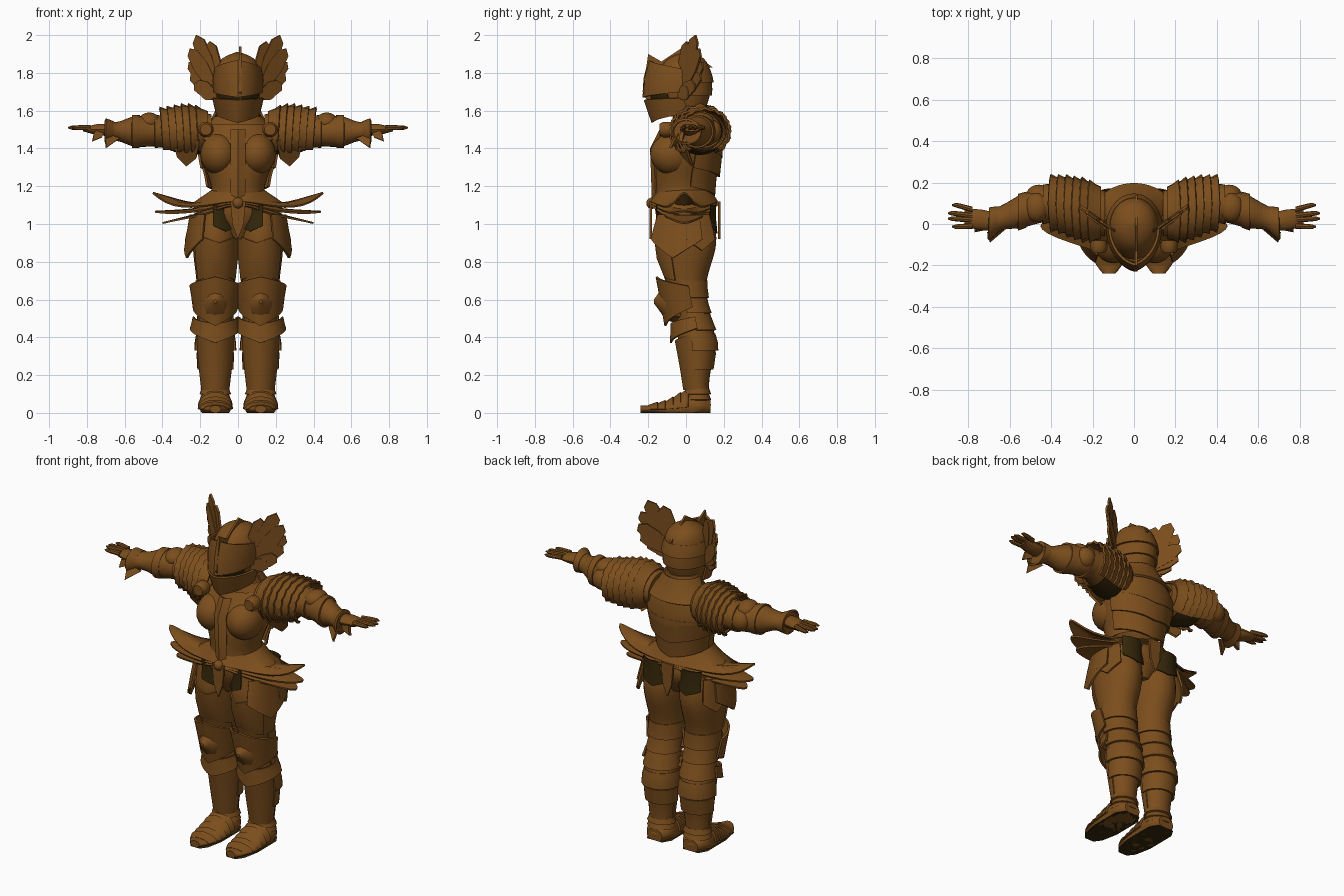
import bpy, bmesh
from math import cos, sin, radians
from mathutils import Vector

if "Cube" in bpy.data.objects:
    bpy.data.objects.remove(bpy.data.objects["Cube"])


def material(name, color):
    mat = bpy.data.materials.new(name)
    mat.use_nodes = True
    mat.diffuse_color = color
    mat.node_tree.nodes["Principled BSDF"].inputs["Base Color"].default_value = color
    return mat


BRONZE = material("bronze brown", (.2, .076, .012, 1))
DARK = material("dark under cloth", (.035, .02, .003, 1))
AROUND, FRONT, BACK, UPPER = (0, 360), (180, 360), (0, 180), (0, 180)
parts = []


def finish(name, bm, mirror=False, thick=0, mat=BRONZE):
    """Thicken, mirror and colour a part, keeping it above the ground."""
    bmesh.ops.recalc_face_normals(bm, faces=bm.faces)
    if thick:
        bmesh.ops.solidify(bm, geom=bm.faces[:], thickness=thick)
        bmesh.ops.recalc_face_normals(bm, faces=bm.faces)
    for vert in bm.verts:
        vert.co.z = max(vert.co.z, 0)
    mesh = bpy.data.meshes.new(name)
    bm.to_mesh(mesh)
    bm.free()
    mesh.materials.append(mat)
    part = bpy.data.objects.new(name, mesh)
    bpy.context.collection.objects.link(part)
    if mirror:
        part.modifiers.new("mirror", "MIRROR")
    parts.append(part)


def surface(name, rows, closed=False, cap=False, **options):
    """Join successive rows of points with quads."""
    bm = bmesh.new()
    grid = [[bm.verts.new(point) for point in row] for row in rows]
    count = len(rows[0])
    for low, high in zip(grid, grid[1:]):
        for i in range(count if closed else count - 1):
            j = (i + 1) % count
            bm.faces.new((low[i], low[j], high[j], high[i]))
    if cap:
        bm.faces.new(grid[0][::-1])
        bm.faces.new(grid[-1])
    finish(name, bm, **options)


def flat(name, outline, thick=.012, **options):
    bm = bmesh.new()
    bm.faces.new([bm.verts.new(point) for point in outline])
    finish(name, bm, thick=thick, **options)


def dome(name, center, size, **options):
    bm = bmesh.new()
    bmesh.ops.create_uvsphere(bm, u_segments=24, v_segments=14, radius=1)
    for vert in bm.verts:
        vert.co = Vector([middle + radius * value for middle, radius, value in zip(center, size, vert.co)])
    finish(name, bm, **options)


def body(axis, fixed, *rows):
    """A limb: rows hold position on the axis, drift of the centre and two radii."""
    return axis, fixed, [Vector(row) for row in rows]


def section(rows, t):
    """Smoothly blended row of a limb at one position."""
    last = len(rows) - 1
    t = min(max(t, rows[0][0]), rows[last][0])
    i = max(k for k in range(last) if rows[k][0] <= t)

    def slope(k):
        after, before = rows[min(k + 1, last)], rows[max(k - 1, 0)]
        return (after - before) / (after[0] - before[0])

    start, end = rows[i], rows[i + 1]
    gap = end[0] - start[0]
    u = (t - start[0]) / gap
    v = 1 - u
    return (start * (1 + 2 * u) + slope(i) * gap * u) * v * v + (end * (1 + 2 * v) - slope(i + 1) * gap * v) * u * u


def ring(limb, t, span=AROUND, n=24, grow=0, shift=0, beak=0, saw=0):
    """Arc round a limb; shift and beak move its middle along the limb and in depth."""
    axis, fixed, rows = limb
    _, drift, wide, high = section(rows, t)
    points = []
    for i in range(n if span == AROUND else n + 1):
        s = i / n
        angle = radians(span[0] + (span[1] - span[0]) * s)
        middle = 1 - abs(2 * s - 1)
        jag = 1 + saw * (i % 2)
        c, d = (wide + grow) * jag * cos(angle), (high + grow) * jag * sin(angle)
        along = t + shift * middle
        points.append({"x": (along, drift + c, fixed + d), "y": (fixed + c, along, drift + d),
                       "z": (fixed + c, drift + d + beak * middle, along)}[axis])
    return points


def tube(name, limb, n=24, steps=20, **options):
    rows = limb[2]
    first, length = rows[0][0], rows[-1][0] - rows[0][0]
    surface(name, [ring(limb, first + length * k / steps, n=n) for k in range(steps + 1)], True, True, **options)


def wrap(name, limb, start, end, span, lift=.01, flare=.01, head=0, tip=0, beak=0, saw=0, n=24,
         thick=.012, **options):
    """Armour plate following a limb, with pointed upper and lower edges."""
    rows = [ring(limb, start + (end - start) * k, span, n, lift + flare * k,
                 head * (1 - k) + tip * k, beak, saw if k == 1 else 0) for k in (0, .5, 1)]
    surface(name, rows, span == AROUND, thick=thick, **options)


# Limbs that the plates follow
torso = body("z", 0, (.92, 0, .07, .1), (1.05, 0, .19, .16), (1.17, -.02, .14, .14), (1.35, 0, .19, .16),
             (1.46, .03, .2, .15), (1.56, .04, .12, .1), (1.63, .02, .1, .1))
leg = body("z", .12, (.02, .06, .07, .06), (.12, .06, .07, .06), (.22, .06, .08, .07), (.36, .06, .1, .1),
           (.5, .04, .09, .09), (.58, .02, .09, .09), (.7, 0, .1, .11), (.9, 0, .12, .16), (1.06, 0, .11, .14))
foot = body("y", .12, (-.24, .02, .03, .02), (-.2, .02, .06, .02), (-.1, .02, .08, .04), (0, .03, .08, .08),
            (.08, .04, .08, .06), (.13, .03, .05, .04))
arm = body("x", 1.49, (.14, .05, .11, .09), (.25, .07, .12, .11), (.4, .1, .09, .08), (.55, .06, .08, .08),
           (.64, .03, .06, .05), (.7, 0, .07, .06))
helmet = body("z", 0, (1.57, -.01, .09, .1), (1.7, -.02, .12, .15), (1.8, -.01, .12, .14), (1.88, 0, .08, .09),
              (1.91, 0, .01, .01))

# Torso with breastplate, sternum strip, collar and back plates
tube("torso", torso, n=32)
dome("breastplate_cup", (.1, -.07, 1.37), (.1, .12, .11), mirror=True)
surface("sternum_strip", [[(-.04, y + .02, z), (0, y, z), (.04, y + .02, z)]
                          for z, y in ((1.5, -.14), (1.4, -.19), (1.1, -.18))], thick=.02)
wrap("chest_yoke", torso, 1.53, 1.46, (190, 350), lift=.014, tip=-.04, beak=-.01)
wrap("collar", torso, 1.57, 1.52, (190, 350), tip=-.05)
wrap("neck_guard", torso, 1.62, 1.5, BACK, flare=.02)
for side, top in (("upper", 1.5), ("middle", 1.4), ("lower", 1.3)):
    wrap(side + "_back_plate", torso, top, top - .1, (15, 165), tip=-.05)
tube("chest_disc", body("y", .17, (-.14, 1.5, .03, .03), (-.13, 1.5, .04, .04), (-.08, 1.5, .04, .04)),
     steps=3, mirror=True)


# Layered waist plates drooping from the belt and sweeping out to side spikes
def waist_row(z, wide, deep, spike, drop, rise, count=64):
    row = []
    for i in range(count):
        angle = radians(360 * i / count)
        side = abs(cos(angle))
        reach = side ** 5
        row.append((cos(angle) * (wide + spike * reach), deep * sin(angle) - .01,
                    z - drop * side ** 2 + rise * reach ** 4))
    return row


for layer, z, spike, drop, rise in (("top", 1.12, .25, .04, .09), ("middle", 1.11, .24, .06, .02),
                                    ("low", 1.1, .2, .08, -.01)):
    surface(layer + "_waist_plate", [waist_row(z + .06, .14, .14, 0, 0, 0),
                                     waist_row(z + .03, .18, .16, spike / 4, drop, 0),
                                     waist_row(z, .2, .18, spike, drop, rise)], True, thick=.01)
for side, y in (("front", -.18), ("rear", .17)):
    flat(side + "_lappet", [(x, y, z) for x, z in ((-.04, 1.12), (.04, 1.12), (.03, 1), (0, .92), (-.03, 1))])
dome("belt_boss", (0, -.18, 1.11), (.03, .03, .03))
for side, bottom, span in (("front", .99, (210, 275)), ("rear", .98, (55, 135))):
    wrap(side + "_hip_cloth", leg, 1.1, bottom, span, lift=.02, flare=-.008, tip=-.03, thick=.006,
         mirror=True, mat=DARK)
wrap("side_tasset", leg, 1.05, .92, (-65, 25), lift=.025, flare=.02, tip=-.1, mirror=True)
wrap("rear_tasset", leg, 1.05, .92, (0, 50), lift=.02, flare=.02, tip=-.06, mirror=True)

# Legs
tube("leg", leg, steps=32, mirror=True)
wrap("thigh_plate", leg, .95, .7, (190, 330), flare=0, head=-.05, tip=.03, lift=.008, mirror=True)
wrap("knee_wing", leg, .67, .56, (175, 365), lift=.04, flare=-.01, head=.05, tip=-.1, beak=-.02, mirror=True)
tube("knee_boss", body("y", .12, (-.17, .59, .01, .01), (-.14, .59, .04, .05), (-.1, .58, .07, .09),
                       (-.03, .58, .08, .1)), n=8, steps=6, mirror=True)
wrap("shin_wing", leg, .51, .45, (175, 365), lift=.03, head=-.04, tip=-.08, mirror=True)
wrap("shin_ridge", leg, .42, .12, FRONT, lift=.004, flare=0, head=-.04, beak=-.01, mirror=True)
for place, top in (("thigh", .7), ("knee", .62), ("upper_calf", .53), ("calf", .42), ("lower_calf", .32)):
    wrap(place + "_rear_band", leg, top, top - .09, (-15, 195), lift=.004, mirror=True)

# Feet with overlapping plates and dark soles
tube("foot", foot, mirror=True)
for i in range(5):
    wrap("foot_plate", foot, -.2 + i * .04, -.15 + i * .04, UPPER, lift=.002, mirror=True)
for i in range(3):
    wrap("ankle_band", leg, .13 - i * .03, .1 - i * .03, AROUND, lift=.002, flare=.012, mirror=True)
surface("sole", [[(.12 - wide, y, 0), (.12 + wide, y, 0)] for _, y, wide in
                 ((0, row[0], row[2]) for row in foot[2])], thick=.005, mirror=True, mat=DARK)

# Arms with jagged shoulder plates and dark armpits
tube("arm", arm, mirror=True)
for i in range(6):
    x = .16 + i * .038
    wrap("shoulder_plate", arm, x, x + .045, (-55, 235), lift=.014 + i * .003, flare=.012, tip=.02, saw=.08,
         n=22 + i % 2 * 4, mirror=True)
wrap("armpit_cloth", arm, .2, .34, (230, 310), flare=0, thick=.006, mirror=True, mat=DARK)
flat("armpit_flap", [(.2, -.07, 1.45), (.34, 0, 1.44), (.32, .02, 1.36), (.27, .04, 1.31), (.22, 0, 1.35)],
     mirror=True)
dome("elbow_cap", (.47, .08, 1.54), (.06, .07, .05), mirror=True)
dome("elbow_point", (.46, .14, 1.49), (.06, .05, .06), mirror=True)
for place, x in (("upper_arm", .4), ("forearm", .52), ("cuff", .66)):
    wrap(place + "_band", arm, x, x + .04, AROUND, lift=.004, flare=.006, mirror=True)
flat("cuff_spur", [(.63, -.02, 1.45), (.71, -.04, 1.48), (.7, -.08, 1.4)], mirror=True)

# Hands and fingers
tube("hand", body("x", 1.5, (.66, .01, .04, .03), (.74, .02, .05, .03), (.82, .03, .04, .01)), n=14, mirror=True)
for finger, y, tip in (("index", -.01, .88), ("middle", .02, .9), ("ring", .04, .9), ("little", .07, .88)):
    tube(finger + "_finger", body("x", 1.51, (.78, y, .014, .014), (tip - .02, y * 1.3, .011, .011),
                                  (tip, y * 1.3, .004, .004)), n=8, steps=6, mirror=True)
flat("thumb", [(.7, -.02, 1.5), (.76, -.03, 1.49), (.77, -.04, 1.44), (.72, -.03, 1.46)], thick=.02, mirror=True)

# Helmet with pointed visor, eye slit, chin guard, nape plates and crest
tube("helmet", helmet, n=32)
wrap("visor", helmet, 1.7, 1.82, FRONT, flare=0, head=-.03, tip=.05, beak=-.05)
wrap("eye_slit", helmet, 1.66, 1.7, (210, 330), lift=.004, flare=0, beak=-.02, thick=.006, mat=DARK)
wrap("chin_guard", helmet, 1.67, 1.59, (175, 365), flare=0, head=-.01, tip=-.05, beak=-.04)
for i in range(2):
    wrap("nape_plate", helmet, 1.82 - i * .07, 1.75 - i * .07, BACK, lift=.002)
flat("crest", [(.006, y, z) for y, z in ((-.2, 1.9), (-.13, 1.86), (-.01, 1.94), (.14, 1.83), (0, 1.8), (-.18, 1.6),
                                         (-.23, 1.7))])

# Feathered wings fanning from the temples
for k in range(7):
    angle, length = radians(15 + 11 * k), .34 - .05 * abs(k - 5)
    outline = []
    for along, across in ((0, -.02), (.6, -.04), (.9, -.03), (1, 0), (.9, .03), (.6, .04), (0, .02)):
        x = along * length * cos(angle) - across * sin(angle)
        z = along * length * sin(angle) + across * cos(angle)
        outline.append((.1 + x, x * .7 - .04 + k * .003, 1.68 + z))
    flat("wing_feather", outline, mirror=True)

# Smooth shading with crisp plate edges
bpy.ops.object.select_all(action="DESELECT")
for part in parts:
    part.select_set(True)
bpy.context.view_layer.objects.active = parts[0]
bpy.ops.object.shade_smooth_by_angle(angle=radians(35))
